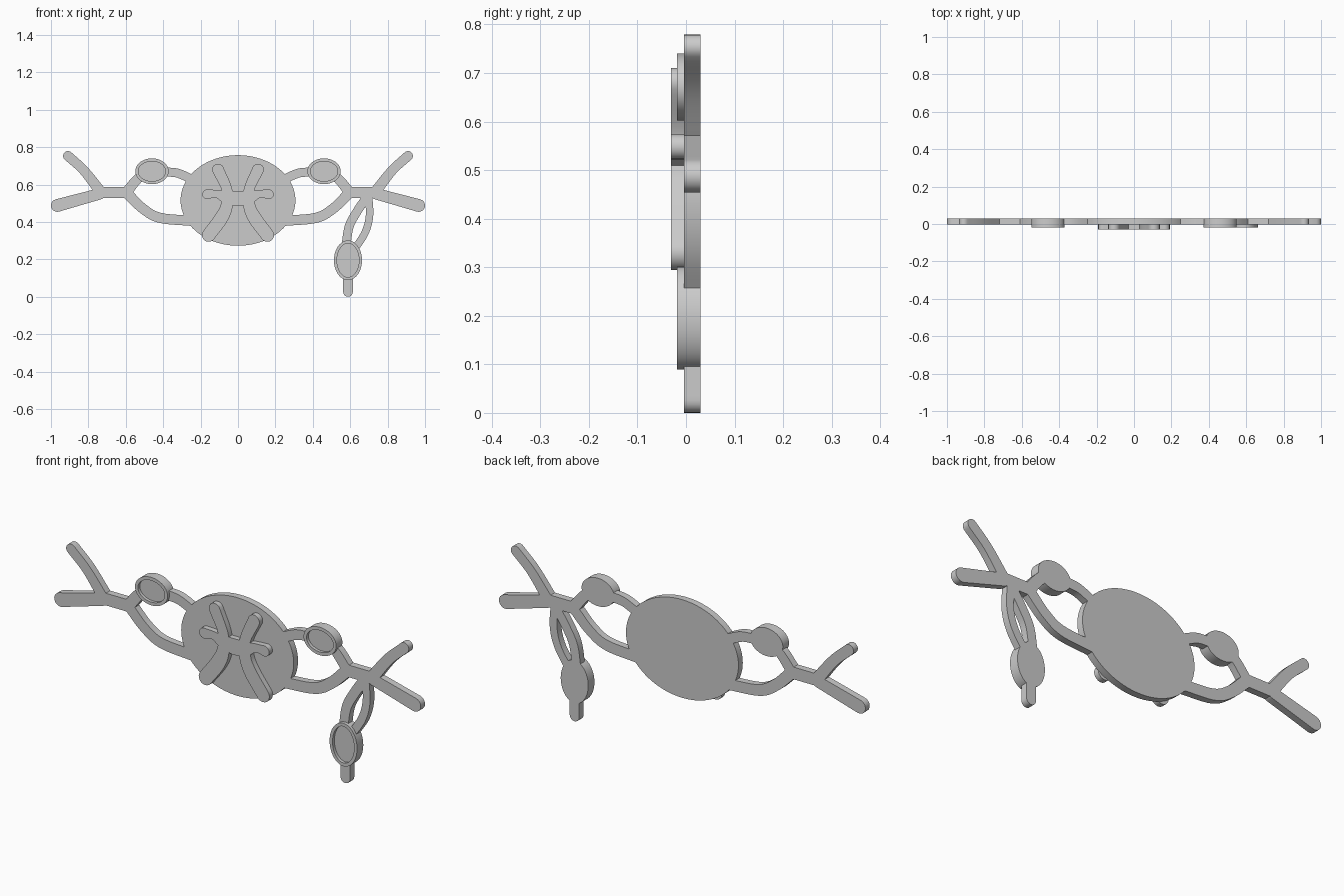
import bpy, bmesh
from math import sin, cos, pi, atan2
from mathutils import Vector
from mathutils.geometry import delaunay_2d_cdt

if "Cube" in bpy.data.objects:
    bpy.data.objects.remove(bpy.data.objects["Cube"])

BACK, FRONT, RIM_Y, EMBLEM_Y = 0.0295, -0.004, -0.019, -0.0305


def ellipse(cx, cz, rx, rz, n=72):
    return [Vector((cx + rx * cos(2 * pi * i / n), cz + rz * sin(2 * pi * i / n))) for i in range(n)]


def ccw(poly):
    area = sum(a.cross(b) for a, b in zip(poly, poly[1:] + poly[:1]))
    return poly if area > 0 else poly[::-1]


def mirrored(polys):
    return polys + [[Vector((-p.x, p.y)) for p in poly] for poly in polys]


def stroke(points, steps=8, cap=10):
    """Smooth round-ended band through (x, z, half_width) points."""
    pts = [Vector(p) for p in points]
    pts = [2 * pts[0] - pts[1]] + pts + [2 * pts[-1] - pts[-2]]
    path = []
    for a, b, c, d in zip(pts, pts[1:], pts[2:], pts[3:]):
        for i in range(steps):
            t = i / steps
            path.append(0.5 * (2 * b + (c - a) * t + (2 * a - 5 * b + 4 * c - d) * t * t
                               + (3 * b - a - 3 * c + d) * t ** 3))
    path.append(pts[-2])
    n = len(path)
    left, right, angles = [], [], []
    for i, p in enumerate(path):
        t = path[min(i + 1, n - 1)] - path[max(i - 1, 0)]
        ang = atan2(t.y, t.x)
        angles.append(ang)
        off = Vector((-sin(ang), cos(ang))) * p.z
        left.append(p.xy + off)
        right.append(p.xy - off)

    def arc(p, start):
        return [p.xy + p.z * Vector((cos(start + pi * k / cap), sin(start + pi * k / cap)))
                for k in range(1, cap)]
    return right + arc(path[-1], angles[-1] - pi / 2) + left[::-1] + arc(path[0], angles[0] + pi / 2)


def slab(name, polys, y0, y1, holes=()):
    """Merge outlines into one flat shape, cut the holes, extrude along y."""
    verts, faces = [], []
    for poly in [*polys, *holes]:
        start = len(verts)
        verts += ccw(poly)
        faces.append(list(range(start, len(verts))))
    v2, _, f2, _, _, origin = delaunay_2d_cdt(verts, [], faces, 0, 1e-5)
    bm = bmesh.new()
    bv = [bm.verts.new((v.x, y0, v.y)) for v in v2]
    for f, src in zip(f2, origin):
        if src and max(src) < len(polys):
            bm.faces.new([bv[i] for i in f])
    bmesh.ops.delete(bm, geom=[v for v in bm.verts if not v.link_faces], context='VERTS')
    ext = bmesh.ops.extrude_face_region(bm, geom=bm.faces[:], use_keep_orig=True)
    for v in ext['geom']:
        if isinstance(v, bmesh.types.BMVert):
            v.co.y = y1
    bmesh.ops.recalc_face_normals(bm, faces=bm.faces[:])
    me = bpy.data.meshes.new(name)
    bm.to_mesh(me)
    bm.free()
    ob = bpy.data.objects.new(name, me)
    bpy.context.collection.objects.link(ob)
    bpy.context.view_layer.objects.active = ob
    ob.select_set(True)
    bpy.ops.object.shade_smooth_by_angle()
    ob.select_set(False)
    return ob


# Side branches, drawn on the left and mirrored
side = mirrored([
    stroke([(-.909, .753, .026), (-.824, .675, .026), (-.735, .562, .029)]),   # upper twig
    stroke([(-.966, .488, .034), (-.74, .55, .03)]),                           # lower twig
    stroke([(-.75, .557, .03), (-.595, .557, .03)]),                           # stem
    stroke([(-.595, .56, .028), (-.53, .636, .026), (-.46, .672, .024),
            (-.385, .667, .024), (-.32, .66, .024), (-.24, .625, .024)]),      # upper arch
    stroke([(-.592, .552, .028), (-.508, .471, .027), (-.417, .422, .027), (-.25, .406, .027)]),
    ellipse(-.46, .671, .089, .069),                                           # setting base
])

# Hanging pendant on the right only
pendant = [
    stroke([(.69, .535, .024), (.636, .455, .024), (.594, .374, .024), (.576, .26, .024)]),
    stroke([(.698, .54, .02), (.703, .433, .02), (.679, .342, .02), (.62, .25, .02)]),
    stroke([(.588, .12, .026), (.588, .026, .026)]),
    ellipse(.588, .195, .075, .106),
]

# One-piece backing plate with the central oval
slab("backing_plate", [ellipse(0, .515, .307, .242, 96)] + side + pendant, FRONT, BACK)

# Raised rims around the settings
for name, cx, cz, rx, rz in (("left_rim", -.46, .671, .089, .069),
                             ("right_rim", .46, .671, .089, .069),
                             ("pendant_rim", .588, .195, .075, .106)):
    slab(name, [ellipse(cx, cz, rx, rz)], RIM_Y, FRONT, [ellipse(cx, cz, rx - .016, rz - .016)])

# Raised emblem on the oval: two bowed strokes and a crossbar
slab("raised_emblem", mirrored([
    stroke([(-.107, .68, .031), (-.06, .575, .028), (-.06, .49, .032),
            (-.09, .42, .036), (-.157, .33, .036)]),
    stroke([(-.165, .548, .026), (-.115, .55, .021), (-.06, .532, .034), (.01, .525, .04)]),
]), EMBLEM_Y, FRONT)
